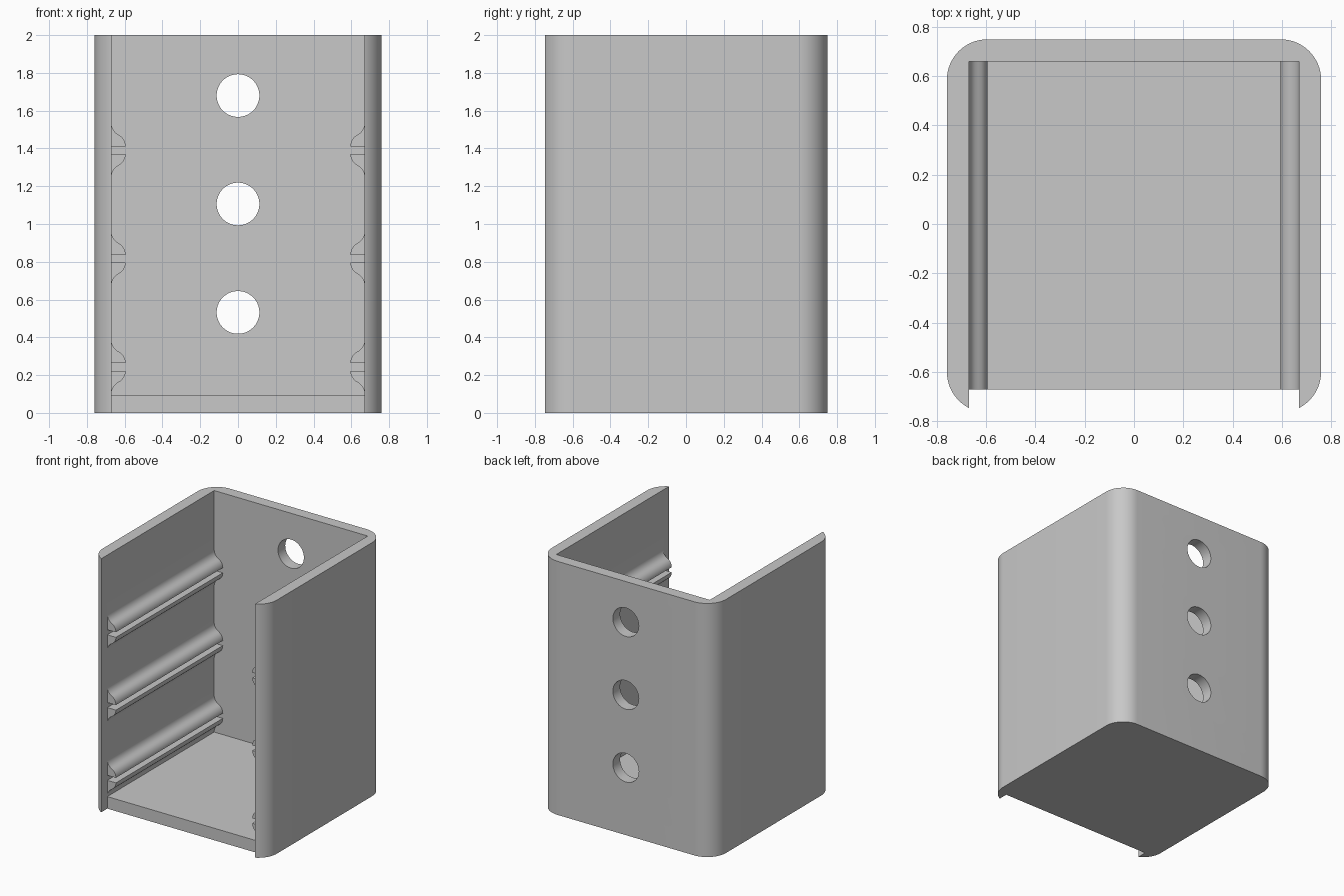
import bpy, bmesh, math

if "Cube" in bpy.data.objects:
    bpy.data.objects.remove(bpy.data.objects["Cube"])

# Main dimensions
HEIGHT, FLOOR = 2.0, 0.095
HALF_X, INNER_X = 0.76, 0.67
BACK_Y, INNER_BACK, FLOOR_FRONT = 0.75, 0.66, -0.672
FRONT_Y, RADIUS = -0.765, 0.165
PITCH = 0.574

grey = bpy.data.materials.new("plain grey")
grey.diffuse_color = (0.58, 0.58, 0.58, 1)
grey.use_nodes = True
grey.node_tree.nodes["Principled BSDF"].inputs["Base Color"].default_value = grey.diffuse_color


def prism(name, points, direction, helper=False):
    """Closed outline of 3D points, swept along a direction vector."""
    bm = bmesh.new()
    face = bm.faces.new([bm.verts.new(p) for p in points])
    swept = bmesh.ops.extrude_face_region(bm, geom=[face])["geom"]
    bmesh.ops.translate(bm, vec=direction,
                        verts=[v for v in swept if isinstance(v, bmesh.types.BMVert)])
    bmesh.ops.recalc_face_normals(bm, faces=bm.faces)
    mesh = bpy.data.meshes.new(name)
    bm.to_mesh(mesh)
    bm.free()
    mesh.materials.append(grey)
    ob = bpy.data.objects.new(name, mesh)
    bpy.context.collection.objects.link(ob)
    ob.hide_render = helper
    return ob


def box(name, x0, x1, y0, y1, z0, z1):
    pts = [(x0, y0, z0), (x1, y0, z0), (x1, y1, z0), (x0, y1, z0)]
    return prism(name, pts, (0, 0, z1 - z0), True)


def combine(body, tool, operation):
    """Apply a boolean and discard the tool."""
    mod = body.modifiers.new("combine", "BOOLEAN")
    mod.operation, mod.solver, mod.object = operation, "EXACT", tool
    bpy.context.view_layer.objects.active = body
    bpy.ops.object.modifier_apply(modifier=mod.name)
    bpy.data.objects.remove(tool)


# Rounded outer block
outline = []
corners = [(1, BACK_Y - RADIUS, 0), (-1, BACK_Y - RADIUS, 90),
           (-1, FRONT_Y + RADIUS, 180), (1, FRONT_Y + RADIUS, 270)]
for side, cy, start in corners:
    for i in range(17):
        a = math.radians(start + 90 * i / 16)
        outline.append((side * (HALF_X - RADIUS) + RADIUS * math.cos(a),
                        cy + RADIUS * math.sin(a), 0))
body = prism("open_front_housing", outline, (0, 0, HEIGHT))

# Cavity open at the top and front, and the recessed floor edge
combine(body, box("cavity_cutter", -INNER_X, INNER_X, -1, INNER_BACK, FLOOR, 3), "DIFFERENCE")
combine(body, box("front_cutter", -INNER_X, INNER_X, -1, FLOOR_FRONT, -1, 1), "DIFFERENCE")

# Three round holes through the back wall
for i in range(3):
    ring = [(0.113 * math.cos(math.tau * k / 64), 0.5,
             0.532 + i * PITCH + 0.113 * math.sin(math.tau * k / 64)) for k in range(64)]
    combine(body, prism("hole_cutter", ring, (0, 0.5, 0), True), "DIFFERENCE")

# Ogee rail section made from two equal arcs: (distance from wall, height)
W, H0, H1 = 0.075, 0.02, 0.143
H = H1 - H0
R = (W * W + H * H) / (4 * W)
ogee = []
for i in range(17):
    s = H * i / 16
    t = min(s, H - s)
    u = R - math.sqrt(R * R - t * t)
    ogee.append((u if s <= H / 2 else W - u, H1 - s))

# Paired rails with a slot between them, on both side walls
for level in range(3):
    zc = 0.243 + level * PITCH
    for side in (-1, 1):
        for flip in (-1, 1):
            section = [(-0.02, H0), (-0.02, H1)] + ogee
            pts = [(side * (INNER_X - u), FLOOR_FRONT, zc + flip * h) for u, h in section]
            rail = prism("rail", pts, (0, INNER_BACK - FLOOR_FRONT + 0.02, 0))
            combine(body, rail, "UNION")

# Smooth curves, sharp edges
bpy.ops.object.select_all(action="DESELECT")
body.select_set(True)
bpy.context.view_layer.objects.active = body
bpy.ops.object.shade_smooth_by_angle(angle=math.radians(30))
